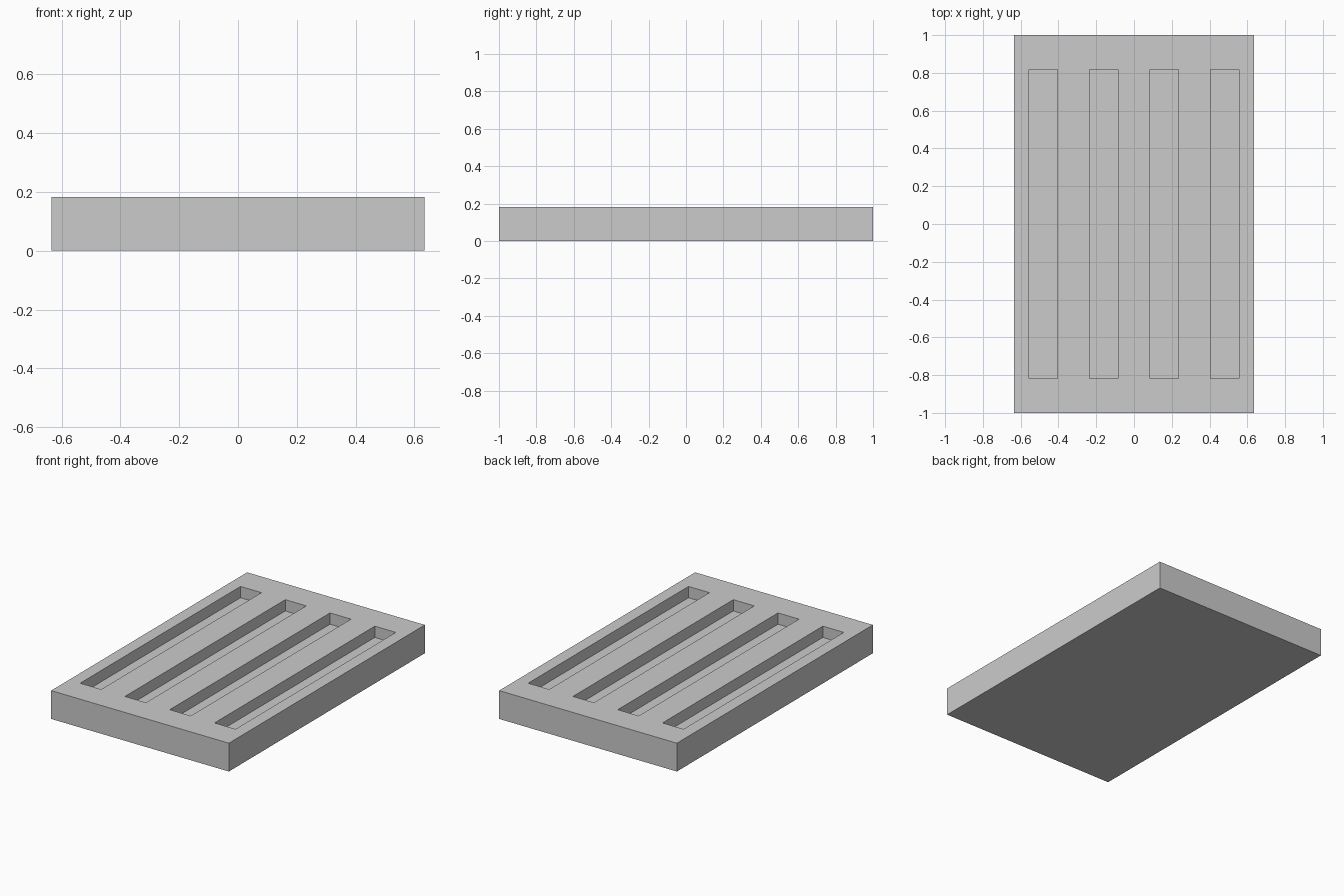
import bpy
import bmesh

WIDTH, LENGTH, HEIGHT = 1.27, 2.0, 0.183
SLOT_WIDTH, SLOT_LENGTH, SLOT_DEPTH = 0.15, 1.636, 0.073
SLOT_SPACING, SLOT_COUNT = 0.32, 4

cube = bpy.data.objects.get("Cube")
if cube:
    bpy.data.objects.remove(cube, do_unlink=True)


def make_material(name, colour):
    mat = bpy.data.materials.new(name)
    mat.use_nodes = True
    mat.diffuse_color = colour
    mat.node_tree.nodes["Principled BSDF"].inputs["Base Color"].default_value = colour
    return mat


# Slab grid lines: outer edges plus both sides of every slot
centres = [(i - (SLOT_COUNT - 1) / 2) * SLOT_SPACING for i in range(SLOT_COUNT)]
half = SLOT_WIDTH / 2
x_cuts = [c + s * half for c in centres for s in (-1, 1)]
y_cuts = [-SLOT_LENGTH / 2, SLOT_LENGTH / 2]

# Solid slab, standing on the ground
bm = bmesh.new()
bmesh.ops.create_cube(bm, size=1)
bmesh.ops.scale(bm, vec=(WIDTH, LENGTH, HEIGHT), verts=bm.verts)
bmesh.ops.translate(bm, vec=(0, 0, HEIGHT / 2), verts=bm.verts)


def cut(point, normal):
    geom = bm.verts[:] + bm.edges[:] + bm.faces[:]
    bmesh.ops.bisect_plane(bm, geom=geom, plane_co=point, plane_no=normal)


for x in x_cuts:
    cut((x, 0, 0), (1, 0, 0))
for y in y_cuts:
    cut((0, y, 0), (0, 1, 0))


# Sink the slot faces into the top
def is_slot(face):
    mid = face.calc_center_median()
    on_top = face.normal.z > 0.9
    return on_top and abs(mid.y) < 0.1 and any(abs(mid.x - c) < half for c in centres)


bm.normal_update()
slots = [f for f in bm.faces if is_slot(f)]
sunk = bmesh.ops.extrude_discrete_faces(bm, faces=slots)["faces"]
for face in sunk:
    bmesh.ops.translate(bm, vec=(0, 0, -SLOT_DEPTH), verts=face.verts)

# Merge the flat grid pieces back into clean faces
bmesh.ops.dissolve_limit(bm, angle_limit=0.01, verts=bm.verts, edges=bm.edges)
bmesh.ops.recalc_face_normals(bm, faces=bm.faces)

mesh = bpy.data.meshes.new("slotted_slab")
bm.to_mesh(mesh)
bm.free()
mesh.materials.append(make_material("plain_grey", (0.6, 0.6, 0.6, 1)))
slab = bpy.data.objects.new("slotted_slab", mesh)
bpy.context.collection.objects.link(slab)
